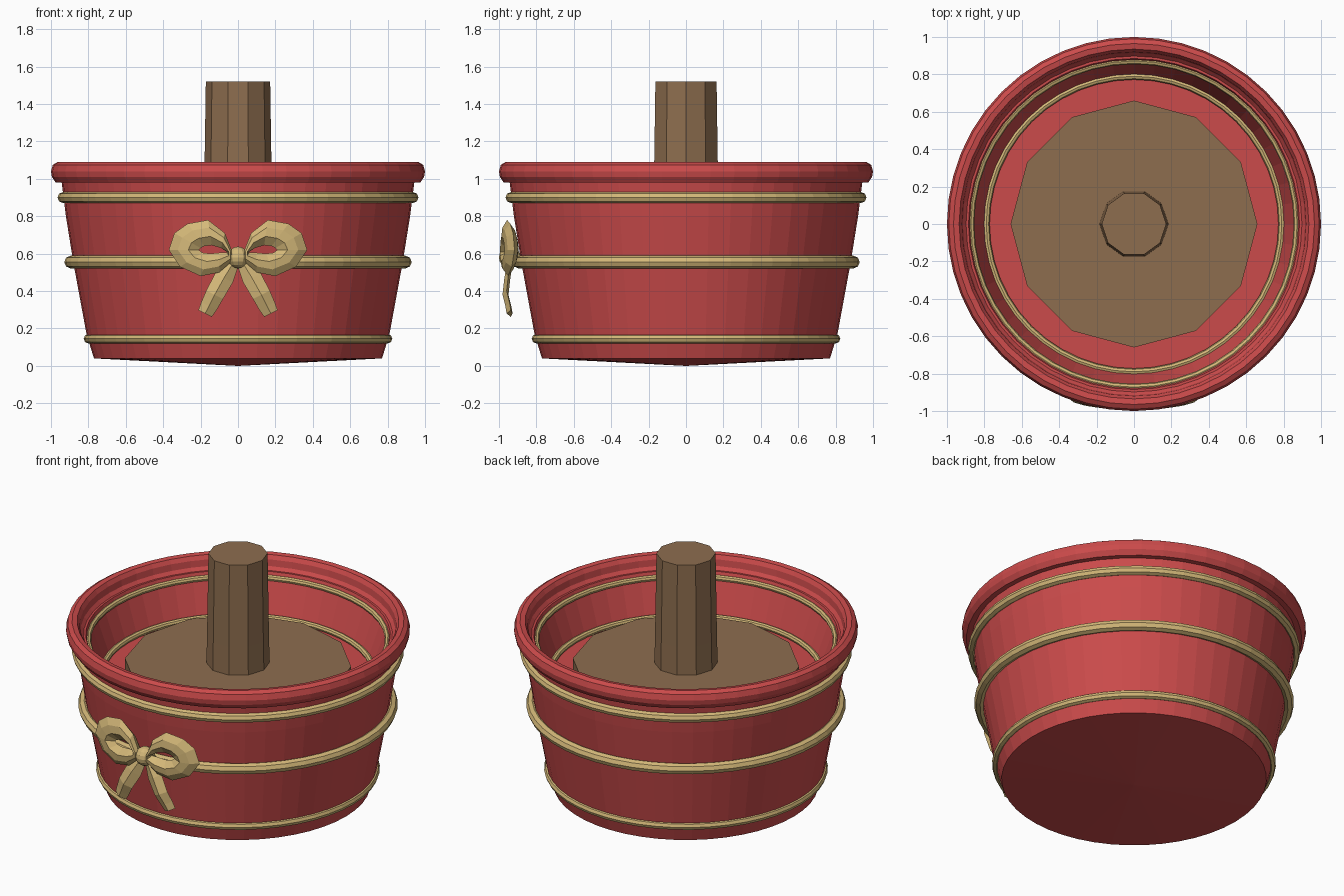
import bpy, bmesh, math

cube = bpy.data.objects.get("Cube")
if cube:
    bpy.data.objects.remove(cube, do_unlink=True)


def material(name, color):
    mat = bpy.data.materials.new(name)
    mat.use_nodes = True
    mat.diffuse_color = color
    mat.node_tree.nodes["Principled BSDF"].inputs["Base Color"].default_value = color
    return mat


RED = material("pot red", (0.60, 0.07, 0.07, 1))
GOLD = material("trim gold", (0.66, 0.48, 0.19, 1))
BROWN = material("bark brown", (0.27, 0.155, 0.078, 1))


def finish(bm, name, mat, smooth=None):
    bmesh.ops.recalc_face_normals(bm, faces=bm.faces)
    mesh = bpy.data.meshes.new(name)
    bm.to_mesh(mesh)
    bm.free()
    mesh.materials.append(mat)
    ob = bpy.data.objects.new(name, mesh)
    bpy.context.collection.objects.link(ob)
    if smooth:
        bpy.ops.object.select_all(action="DESELECT")
        ob.select_set(True)
        bpy.context.view_layer.objects.active = ob
        bpy.ops.object.shade_smooth_by_angle(angle=math.radians(smooth))
    return ob


def bridge(bm, rings, closed):
    """Join rings of vertices with quads; closed also joins last to first."""
    n = len(rings)
    for k in range(n if closed else n - 1):
        a, b = rings[k], rings[(k + 1) % n]
        for i in range(len(a)):
            j = (i + 1) % len(a)
            bm.faces.new((a[i], a[j], b[j], b[i]))


def lathe(name, profile, sides, mat, closed=False, smooth=None):
    """Spin (radius, height) points about z; open profiles get end caps."""
    bm = bmesh.new()
    rings = []
    for r, z in profile:
        turn = [2 * math.pi * i / sides for i in range(sides)]
        rings.append([bm.verts.new((r * math.cos(t), r * math.sin(t), z)) for t in turn])
    bridge(bm, rings, closed)
    if not closed:
        for ring in (rings[0], rings[-1]):
            bm.faces.new(ring)
    return finish(bm, name, mat, smooth)


def hoop(name, radius, z, tube):
    section = [(radius + tube * math.cos(k * math.pi / 4), z + tube * math.sin(k * math.pi / 4))
               for k in range(8)]
    lathe(name, section, 48, GOLD, closed=True)


# Tapered pot with a shallow cone underneath and a raised inner floor
lathe("pot", [(0.005, 0), (0.77, 0.04), (0.81, 0.17), (0.88, 0.55), (0.92, 0.8), (0.945, 1.0),
              (0.885, 1.0), (0.79, 0.73), (0.3, 0.73)], 48, RED)

# Rolled rim
lathe("rim", [(0.94, 0.98), (0.975, 0.98), (0.995, 1.01), (1.0, 1.04), (0.99, 1.075),
              (0.965, 1.09), (0.935, 1.085), (0.92, 1.06), (0.915, 1.02), (0.885, 0.985)],
      48, RED, closed=True)

# Gold hoops outside and inside
hoop("lower_hoop", 0.80, 0.145, 0.025)
hoop("middle_hoop", 0.895, 0.555, 0.034)
hoop("upper_hoop", 0.936, 0.90, 0.029)
hoop("inner_upper_hoop", 0.872, 0.965, 0.018)
hoop("inner_lower_hoop", 0.79, 0.75, 0.018)

# Soil and trunk
lathe("soil", [(0.66, 0.70), (0.66, 0.82)], 12, BROWN)
lathe("trunk", [(0.185, 0.75), (0.18, 1.0), (0.172, 1.52)], 10, BROWN)


# Bow loops: puffed bands around a small slit
def bow_y(x, depth):
    return depth + 0.35 * x * x


OUTER = [(0.03, 0.61), (0.07, 0.71), (0.16, 0.78), (0.27, 0.76), (0.34, 0.71), (0.37, 0.62),
         (0.31, 0.53), (0.20, 0.48), (0.10, 0.50), (0.03, 0.56)]
SLIT = [(0.06, 0.61), (0.09, 0.63), (0.14, 0.645), (0.18, 0.64), (0.20, 0.63), (0.21, 0.62),
        (0.19, 0.605), (0.15, 0.60), (0.10, 0.605), (0.06, 0.605)]


def bow_loop(name, side):
    bm = bmesh.new()
    rings = []
    for mix, depth in ((0, -0.965), (0.3, -0.99), (0.65, -0.995),
                       (1, -0.96), (0.65, -0.92), (0.3, -0.935)):
        ring = []
        for (ox, oz), (ix, iz) in zip(OUTER, SLIT):
            x, z = ox + (ix - ox) * mix, oz + (iz - oz) * mix
            ring.append(bm.verts.new((side * x, bow_y(x, depth), z)))
        rings.append(ring)
    bridge(bm, rings, True)
    finish(bm, name, GOLD)


# Bow tails: curved tapering strips
def bow_tail(name, side):
    bm = bmesh.new()
    rings = []
    for x, z, half, depth in ((0.02, 0.56, 0.03, -0.94), (0.075, 0.47, 0.053, -0.955),
                              (0.125, 0.38, 0.05, -0.965), (0.155, 0.32, 0.046, -0.95),
                              (0.176, 0.28, 0.04, -0.943)):
        ring = []
        for across, out in ((-1, 0.006), (0, -0.016), (1, 0.006), (0, 0.016)):
            ring.append(bm.verts.new((side * (x + across * half * 0.9), depth + out,
                                      z + across * half * 0.45)))
        rings.append(ring)
    bridge(bm, rings, False)
    bm.faces.new(rings[0])
    bm.faces.new(rings[-1])
    finish(bm, name, GOLD)


for label, side in (("left", 1), ("right", -1)):
    bow_loop(label + "_bow_loop", side)
    bow_tail(label + "_bow_tail", side)

# Bow knot
bm = bmesh.new()
bmesh.ops.create_uvsphere(bm, u_segments=12, v_segments=8, radius=0.058)
bmesh.ops.translate(bm, verts=bm.verts, vec=(0, -0.942, 0.58))
finish(bm, "bow_knot", GOLD)
